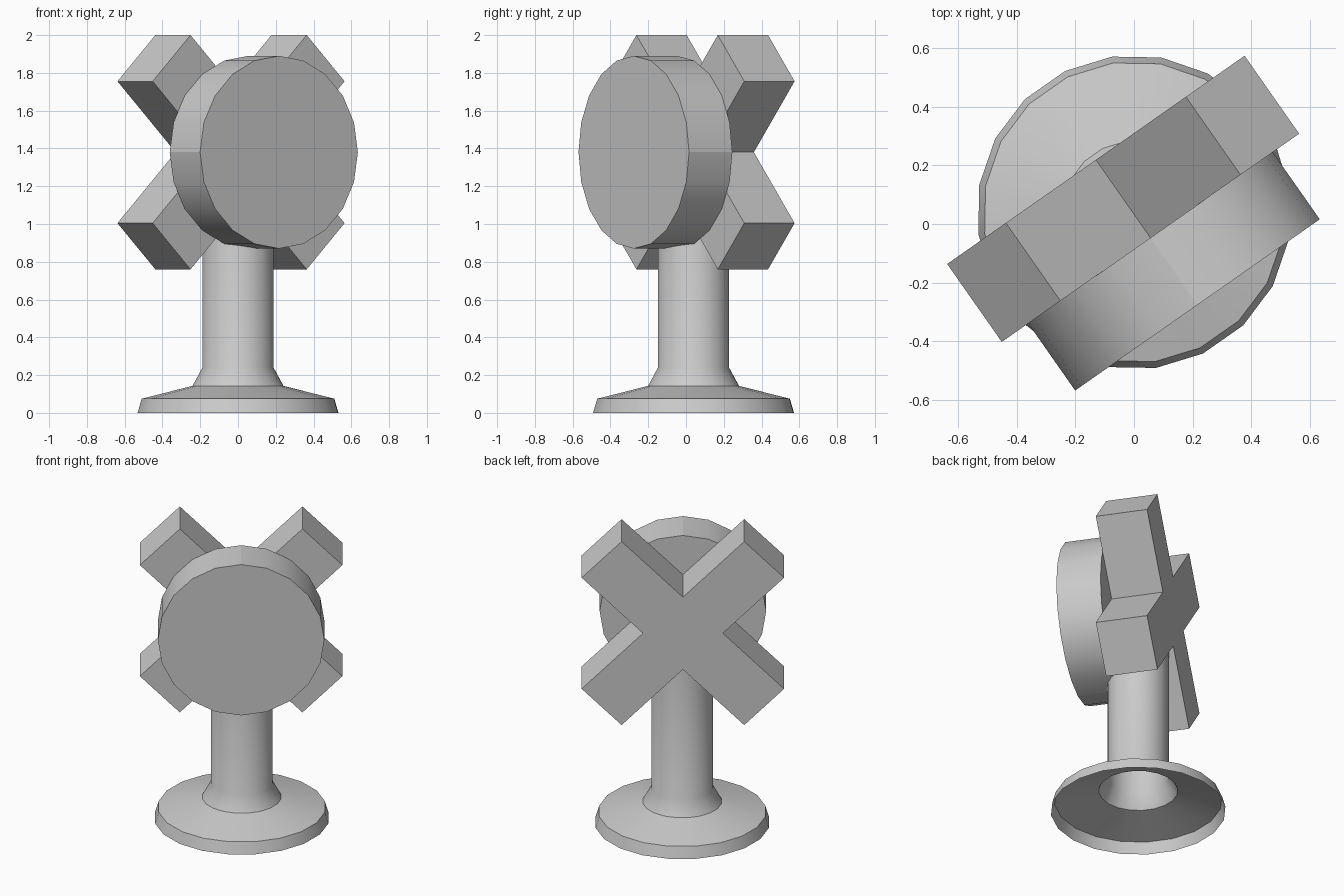
import bpy, bmesh, math
from mathutils import Matrix, Vector

old = bpy.data.objects.get("Cube")
if old:
    bpy.data.objects.remove(old, do_unlink=True)

TURN = math.radians(35)
SIDES = 20
HEAD_Z = 1.38

grey = bpy.data.materials.new("plain grey")
grey.use_nodes = True
grey.diffuse_color = (0.6, 0.6, 0.6, 1)
grey.node_tree.nodes["Principled BSDF"].inputs["Base Color"].default_value = (0.6, 0.6, 0.6, 1)


def finish(name, bm, location, smooth=False):
    """Turn a bmesh into a named object facing the turned front."""
    mesh = bpy.data.meshes.new(name)
    bm.to_mesh(mesh)
    bm.free()
    mesh.materials.append(grey)
    obj = bpy.data.objects.new(name, mesh)
    bpy.context.collection.objects.link(obj)
    obj.location = location
    obj.rotation_euler.z = TURN
    if smooth:
        bpy.ops.object.select_all(action="DESELECT")
        obj.select_set(True)
        bpy.context.view_layer.objects.active = obj
        bpy.ops.object.shade_smooth_by_angle(angle=math.radians(30))
    return obj


# Pedestal: open lathed shell with flared foot, collar and post
profile = [(0.537, 0), (0.515, 0.075), (0.243, 0.143), (0.19, 0.24), (0.19, HEAD_Z)]
bm = bmesh.new()
rings = []
for radius, z in profile:
    angles = [(i + 0.5) * math.tau / SIDES for i in range(SIDES)]
    rings.append([bm.verts.new((radius * math.cos(a), radius * math.sin(a), z)) for a in angles])
for low, high in zip(rings, rings[1:]):
    for i in range(SIDES):
        j = (i + 1) % SIDES
        bm.faces.new((low[i], low[j], high[j], high[i]))
finish("pedestal", bm, (0, 0.04, 0), smooth=True)

# Cross: four diagonal arms as one extruded outline
half, reach, thick = 0.173, 0.704, 0.325
bm = bmesh.new()
outline = []
for k in range(4):
    spin = Matrix.Rotation(-math.pi / 4 - k * math.pi / 2, 3, "Y")
    for x, z in ((reach, -half), (reach, half), (half, half)):
        outline.append(bm.verts.new(spin @ Vector((x, -thick / 2, z))))
face = bm.faces.new(outline)
grown = bmesh.ops.extrude_face_region(bm, geom=[face])
bmesh.ops.translate(bm, vec=(0, thick, 0),
                    verts=[g for g in grown["geom"] if isinstance(g, bmesh.types.BMVert)])
bmesh.ops.recalc_face_normals(bm, faces=bm.faces)
cross_at = Vector((-0.037, 0.086, HEAD_Z))
finish("diagonal_cross", bm, cross_at)

# Disc: thick round plate on the front of the cross
depth = 0.28
bm = bmesh.new()
bmesh.ops.create_cone(bm, cap_ends=True, segments=SIDES, radius1=0.51, radius2=0.51, depth=depth)
bmesh.ops.rotate(bm, verts=bm.verts, matrix=Matrix.Rotation(math.pi / 2, 3, "X"))
front = Matrix.Rotation(TURN, 3, "Z") @ Vector((0, -1, 0))
disc = finish("front_disc", bm, cross_at + front * (thick + depth) / 2, smooth=True)

# Creases at the quarter points of the disc rim
verts = disc.data.vertices
for edge in disc.data.edges:
    a, b = (verts[i].co for i in edge.vertices)
    if abs(a.y - b.y) > 0.1 and min(abs(a.x), abs(a.z)) < 0.01:
        edge.use_edge_sharp = True
